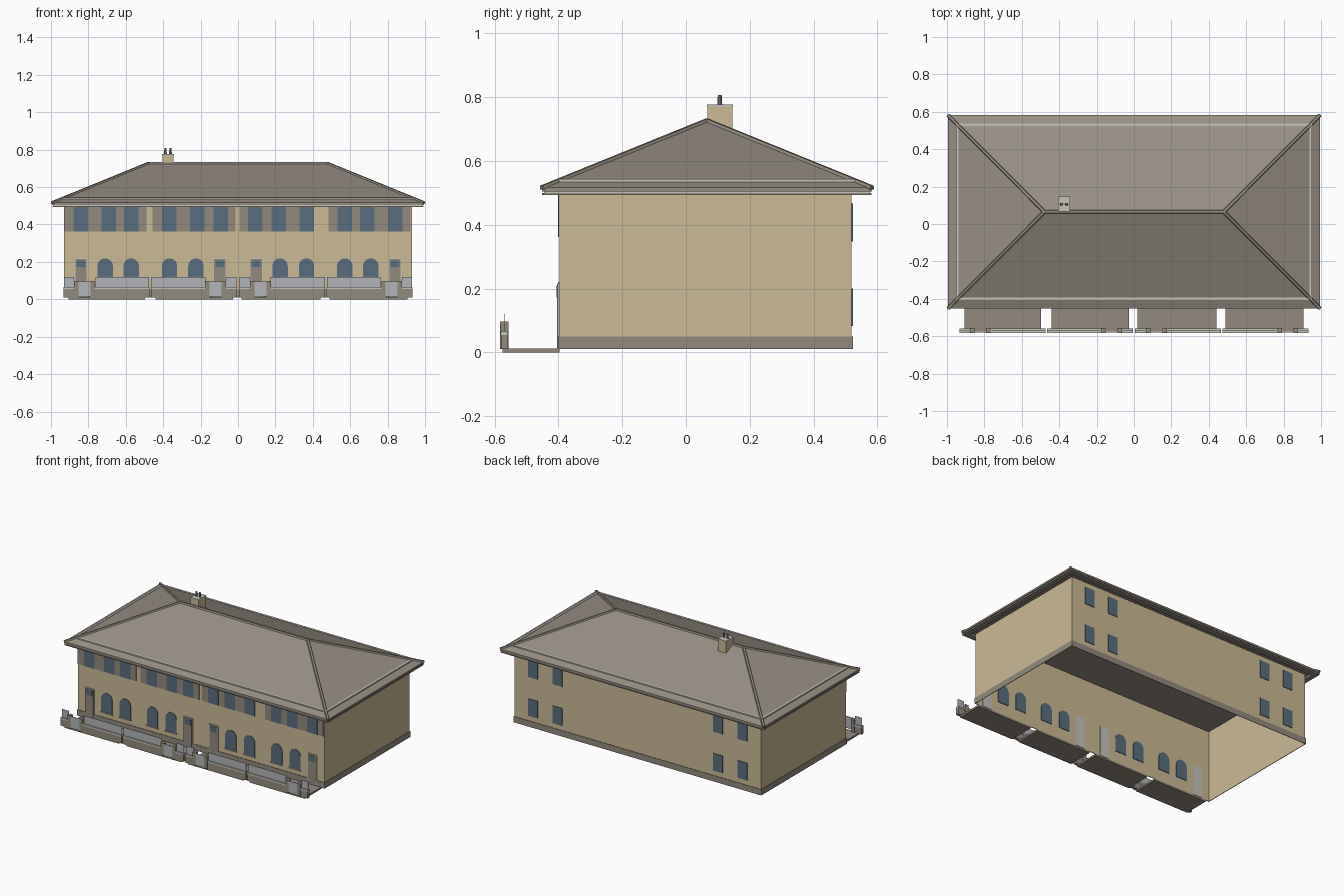
import bpy, bmesh, math
from mathutils import Vector

if "Cube" in bpy.data.objects:
    bpy.data.objects.remove(bpy.data.objects["Cube"])


def material(name, r, g, b):
    m = bpy.data.materials.new(name)
    m.diffuse_color = (r, g, b, 1)
    m.use_nodes = True
    m.node_tree.nodes["Principled BSDF"].inputs["Base Color"].default_value = m.diffuse_color
    return m


TAN = material("tan wall", 0.60, 0.49, 0.30)
STONE = material("grey brown stone", 0.29, 0.255, 0.21)
ROOF = material("roof tile", 0.31, 0.275, 0.23)
GLASS = material("blue glass", 0.10, 0.155, 0.21)
LIGHT = material("pale trim", 0.56, 0.55, 0.50)
RAIL = material("railing grey", 0.45, 0.46, 0.48)

FRONT, BACK, SIDE = -0.397, 0.519, 0.93      # wall planes
EAVE_X, EAVE_Y0, EAVE_Y1 = 0.995, -0.452, 0.583
EAVE_Z, RIDGE_Z, RIDGE_X = 0.517, 0.727, 0.48
RIDGE_Y = (EAVE_Y0 + EAVE_Y1) / 2


def finish(name, bm, mat, fix_normals=True):
    if fix_normals:
        bmesh.ops.recalc_face_normals(bm, faces=bm.faces)
    me = bpy.data.meshes.new(name)
    bm.to_mesh(me)
    bm.free()
    me.materials.append(mat)
    ob = bpy.data.objects.new(name, me)
    bpy.context.collection.objects.link(ob)
    return ob


def boxes(name, spans, mat):
    """One object from boxes given as (x0, x1, y0, y1, z0, z1)."""
    bm = bmesh.new()
    for x0, x1, y0, y1, z0, z1 in spans:
        vs = bmesh.ops.create_cube(bm, size=1)["verts"]
        for v in vs:
            v.co = Vector((x0 + (v.co.x + 0.5) * (x1 - x0),
                           y0 + (v.co.y + 0.5) * (y1 - y0),
                           z0 + (v.co.z + 0.5) * (z1 - z0)))
    return finish(name, bm, mat)


def ring(name, hx, y0, y1, width, z0, z1, mat):
    """Rectangular frame around the house with mitred corners."""
    bm = bmesh.new()
    loops = []
    for inset, z in ((0, z0), (0, z1), (width, z1), (width, z0)):
        x, a, b = hx - inset, y0 + inset, y1 - inset
        loops.append([bm.verts.new(c) for c in
                      ((-x, a, z), (x, a, z), (x, b, z), (-x, b, z))])
    for i in range(4):
        for j in range(4):
            k, n = (i + 1) % 4, (j + 1) % 4
            bm.faces.new((loops[i][j], loops[i][n], loops[k][n], loops[k][j]))
    return finish(name, bm, mat)


def mirrored(spans):
    return spans + [(-s[1], -s[0]) + tuple(s[2:]) for s in spans]


# Walls: open-bottomed shell of four sheets
bm = bmesh.new()
base = [(-SIDE, FRONT), (SIDE, FRONT), (SIDE, BACK), (-SIDE, BACK)]
low = [bm.verts.new((x, y, 0.012)) for x, y in base]
top = [bm.verts.new((x, y, 0.5)) for x, y in base]
for i in range(4):
    j = (i + 1) % 4
    bm.faces.new((low[i], low[j], top[j], top[i]))
finish("walls", bm, TAN, False)
ring("plinth", SIDE + 0.004, FRONT - 0.004, BACK + 0.004, 0.0035, 0.01, 0.05, STONE)

# Hipped roof with a flat underside
bm = bmesh.new()
corners = [(-EAVE_X, EAVE_Y0), (EAVE_X, EAVE_Y0), (EAVE_X, EAVE_Y1), (-EAVE_X, EAVE_Y1)]
under = [bm.verts.new((x, y, 0.505)) for x, y in corners]
edge = [bm.verts.new((x, y, EAVE_Z)) for x, y in corners]
left = bm.verts.new((-RIDGE_X, RIDGE_Y, RIDGE_Z))
right = bm.verts.new((RIDGE_X, RIDGE_Y, RIDGE_Z))
bm.faces.new(under[::-1])
for i in range(4):
    j = (i + 1) % 4
    bm.faces.new((under[i], under[j], edge[j], edge[i]))
bm.faces.new((edge[0], edge[1], right, left))
bm.faces.new((edge[1], edge[2], right))
bm.faces.new((edge[2], edge[3], left, right))
bm.faces.new((edge[3], edge[0], left))
finish("hipped_roof", bm, ROOF)

# Ridge and hip caps
bm = bmesh.new()
ends = [((-RIDGE_X, RIDGE_Y, RIDGE_Z), (RIDGE_X, RIDGE_Y, RIDGE_Z))]
ends += [((x, y, EAVE_Z), (math.copysign(RIDGE_X, x), RIDGE_Y, RIDGE_Z)) for x, y in corners]
for a, b in ends:
    a, b = Vector(a), Vector(b)
    d = (b - a).normalized()
    s = d.cross(Vector((0, 0, 1))).normalized()
    u = s.cross(d)
    rows = [[bm.verts.new(p + s * w + u * h) for w, h in
             ((-0.011, -0.006), (-0.006, 0.006), (0.006, 0.006), (0.011, -0.006))]
            for p in (a, b)]
    for i in range(4):
        j = (i + 1) % 4
        bm.faces.new((rows[0][i], rows[0][j], rows[1][j], rows[1][i]))
    bm.faces.new(rows[0])
    bm.faces.new(rows[1])
finish("ridge_and_hip_caps", bm, STONE)

# Eaves trim and the pale strip on the slopes
ring("fascia", 0.988, EAVE_Y0 + 0.006, EAVE_Y1 - 0.006, 0.03, 0.499, 0.515, LIGHT)
ring("gutter", 0.992, EAVE_Y0 + 0.001, EAVE_Y1 - 0.001, 0.035, 0.493, 0.499, STONE)
ring("roof_strip", 0.952, EAVE_Y0 + 0.045, EAVE_Y1 - 0.045, 0.014, 0.528, 0.543, LIGHT)

# Chimney
boxes("chimney", [(-0.404, -0.345, 0.068, 0.146, 0.66, 0.772)], TAN)
boxes("chimney_cap", [(-0.406, -0.343, 0.066, 0.148, 0.770, 0.777)], LIGHT)
bm = bmesh.new()
for x in (-0.388, -0.361):
    vs = bmesh.ops.create_cone(bm, cap_ends=True, segments=10, radius1=0.008,
                               radius2=0.006, depth=0.033)["verts"]
    bmesh.ops.translate(bm, verts=vs, vec=(x, 0.106, 0.791))
finish("chimney_pots", bm, STONE)

# Upper front: stone bands with square windows
boxes("upper_bands", [(x0, x1, FRONT - 0.003, FRONT - 0.0005, 0.362, 0.497) for x0, x1 in
      ((-0.93, -0.489), (-0.457, -0.013), (0.008, 0.404), (0.484, 0.922))], STONE)
boxes("upper_windows", mirrored([(c - 0.039, c + 0.039, FRONT - 0.005, FRONT - 0.001, 0.362, 0.497)
      for c in (-0.84, -0.69, -0.57, -0.368, -0.218, -0.093)]), GLASS)

# Ground floor arched windows, visible on both sides of the wall
ARCHES = [s * c for c in (0.71, 0.571, 0.366, 0.225) for s in (-1, 1)]
bm = bmesh.new()
for c in ARCHES:
    outline = [(c - 0.041, 0.088), (c + 0.041, 0.088)]
    outline += [(c + 0.041 * math.cos(t * math.pi / 10), 0.178 + 0.041 * math.sin(t * math.pi / 10))
                for t in range(11)]
    f = bm.faces.new([bm.verts.new((x, FRONT - 0.004, z)) for x, z in outline])
    moved = bmesh.ops.extrude_face_region(bm, geom=[f])["geom"]
    bmesh.ops.translate(bm, verts=[v for v in moved if isinstance(v, bmesh.types.BMVert)],
                        vec=(0, 0.008, 0))
finish("arched_windows", bm, GLASS)
boxes("window_sills", [(c - 0.044, c + 0.044, FRONT - 0.008, FRONT, 0.08, 0.088)
      for c in ARCHES], LIGHT)

# Doors with frame and top light
DOORS = [-0.84, -0.097, 0.097, 0.84]
boxes("door_frames", [(c - 0.034, c + 0.034, FRONT - 0.005, FRONT + 0.003, 0.012, 0.22)
      for c in DOORS], LIGHT)
boxes("doors", [(c - 0.030, c + 0.030, FRONT - 0.007, FRONT + 0.0015 + 0.0005, 0.014, 0.216)
      for c in DOORS], STONE)
boxes("door_lights", [(c - 0.024, c + 0.024, FRONT - 0.0085, FRONT - 0.004, 0.172, 0.208)
      for c in DOORS], GLASS)

# Back windows on two floors
boxes("back_windows", mirrored([(c - 0.036, c + 0.036, BACK - 0.0005, BACK + 0.004, z, z + 0.118)
      for c in (0.79, 0.605) for z in (0.083, 0.348)]), GLASS)

# Front gardens: paving, low wall, coping, railings, gate posts, gates
boxes("paving", [(x0, x1, -0.575, FRONT, 0.0, 0.012) for x0, x1 in
      ((-0.906, -0.498), (-0.44, -0.027), (0.02, 0.44), (0.49, 0.906))], STONE)
RUNS = mirrored([(-0.932, -0.874), (-0.766, -0.473), (-0.465, -0.170), (-0.066, -0.006)])
boxes("low_wall", [r + (-0.580, -0.560, 0.01, 0.055) for r in RUNS], STONE)
boxes("wall_coping", [r + (-0.582, -0.558, 0.055, 0.066) for r in RUNS], LIGHT)
boxes("railings", [(a + 0.003, b - 0.003, -0.571, -0.569, 0.066, 0.12) for a, b in RUNS], RAIL)
boxes("gate_posts", mirrored([(c - 0.012, c + 0.012, -0.583, -0.557, 0.01, 0.097)
      for c in (-0.865, -0.778, -0.164, -0.077)]), STONE)
boxes("gates", mirrored([(c - 0.033, c + 0.033, -0.5835, -0.5805, 0.015, 0.095)
      for c in (-0.821, -0.12)]), RAIL)
